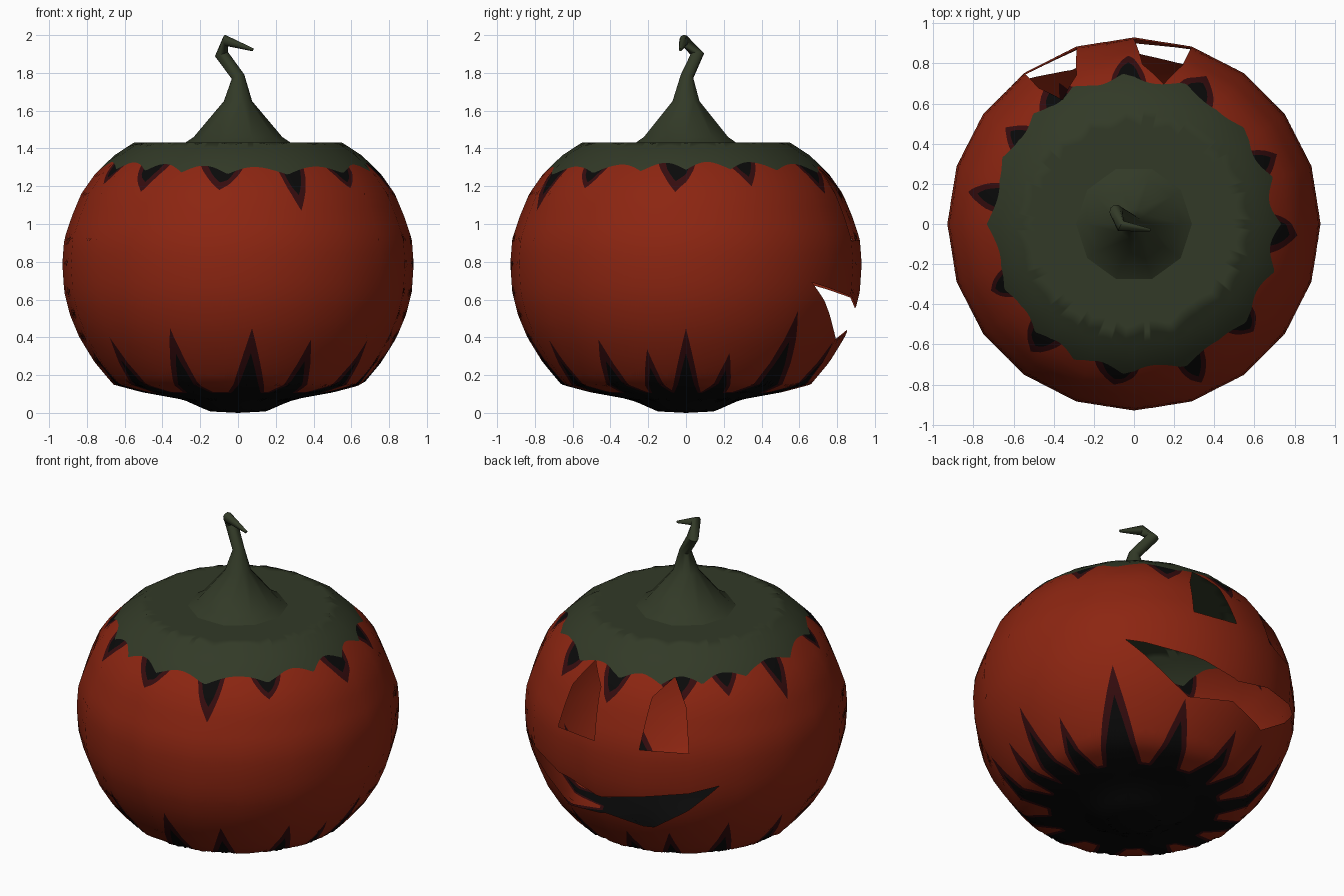
import bpy, bmesh, math
from mathutils import Vector

if "Cube" in bpy.data.objects:
    bpy.data.objects.remove(bpy.data.objects["Cube"])


def material(name, rgb):
    m = bpy.data.materials.new(name)
    m.diffuse_color = (*rgb, 1)
    m.use_nodes = True
    m.node_tree.nodes["Principled BSDF"].inputs["Base Color"].default_value = m.diffuse_color
    return m


RED = material("pumpkin red", (0.262, 0.0185, 0.0056))
GREEN = material("leaf green", (0.032, 0.042, 0.0203))
MAROON = material("dark maroon", (0.036, 0.0037, 0.0044))
BLACK = material("soot black", (0.003, 0.003, 0.003))

# ---------- shell profile (radius, height), bottom to top ----------
PROFILE = [(0, 0), (.15, .008), (.29, .07), (.51, .11), (.66, .15), (.76, .27), (.84, .40),
           (.89, .52), (.92, .64), (.93, .79), (.92, .92), (.88, 1.04), (.83, 1.16),
           (.76, 1.26), (.66, 1.36), (.55, 1.432), (.28, 1.425), (0, 1.42)]
ARC = [0]
for p, q in zip(PROFILE, PROFILE[1:]):
    ARC.append(ARC[-1] + math.dist(p, q))


def at_arc(s):
    s = min(max(s, 0), ARC[-1])
    for i in range(len(ARC) - 1):
        if s <= ARC[i + 1]:
            t = (s - ARC[i]) / (ARC[i + 1] - ARC[i])
            return tuple(a + (b - a) * t for a, b in zip(PROFILE[i], PROFILE[i + 1]))
    return PROFILE[-1]


def arc_of(z):
    for i in range(15):
        if z <= PROFILE[i + 1][1]:
            z0, z1 = PROFILE[i][1], PROFILE[i + 1][1]
            return ARC[i] + (ARC[i + 1] - ARC[i]) * (z - z0) / (z1 - z0)
    return ARC[15]


def place(deg, s):
    """Point on the 20-sided shell."""
    r, z = at_arc(s)
    r *= math.cos(math.radians(9)) / math.cos(math.radians(deg % 18 - 9))
    a = math.radians(deg)
    return Vector((r * math.cos(a), r * math.sin(a), z))


# ---------- painted flames: (azimuth, tip height, half width) ----------
TOP_FLAMES = [(92, 1.13, 7), (122, 1.16, 8), (143, 1.20, 6), (169, 1.11, 6), (205, 1.21, 6),
              (231, 1.17, 8), (263, 1.18, 9), (293, 1.07, 6), (318, 1.19, 7), (356, 1.17, 8),
              (26, 1.20, 6), (64, 1.16, 8)]
LOW_FLAMES = [(216, .38, 10), (245, .43, 10), (275, .43, 11), (298, .37, 10), (326, .37, 10),
              (345, .32, 8), (0, .43, 9), (17, .30, 8), (42, .52, 13), (71, .36, 11),
              (99, .30, 10), (118, .33, 9), (142, .40, 10), (168, .36, 10), (192, .33, 10)]


def flame(deg, centre, width, power):
    d = abs((deg - centre + 180) % 360 - 180) / width
    return max(0, 1 - d) ** power


def boundaries(deg):
    """Arc positions where the colour changes along one meridian."""
    a = math.radians(deg)
    cap_z = 1.275 + .04 * abs(math.sin(8 * a + .6 * math.sin(3 * a))) + .014 * math.sin(2 * a + 1)
    cap = arc_of(cap_z)
    base = ARC[2] + .20
    black_low = max(base + (arc_of(t) - base) * .75 * flame(deg, c, w * .85, 1.2)
                    for c, t, w in LOW_FLAMES)
    maroon_low = max(base + .02 + (arc_of(t) - base) * flame(deg, c, w, 1.15)
                     for c, t, w in LOW_FLAMES)
    maroon_top = min(cap - (cap - arc_of(t)) * flame(deg, c, w, .8) for c, t, w in TOP_FLAMES)
    black_top = min(cap - (cap - arc_of(t)) * .62 * flame(deg, c, w * .6, .6)
                    for c, t, w in TOP_FLAMES)
    return [0, black_low, max(black_low, maroon_low), maroon_top, max(black_top, maroon_top), cap, ARC[-1]]


# ---------- shell: meridian columns snapped to the colour boundaries ----------
ROWS = [14, 4, 36, 4, 4, 14]
COLOURS = [3, 2, 0, 2, 3, 1]
bm = bmesh.new()
columns = []
for deg in range(360):
    b = boundaries(deg)
    col = [bm.verts.new(place(deg, b[k] + (b[k + 1] - b[k]) * j / n))
           for k, n in enumerate(ROWS) for j in range(n)]
    columns.append(col + [bm.verts.new(place(deg, b[-1]))])
row_colour = [c for c, n in zip(COLOURS, ROWS) for _ in range(n)]
for i in range(360):
    left, right = columns[i], columns[(i + 1) % 360]
    for j, c in enumerate(row_colour):
        f = bm.faces.new((left[j], right[j], right[j + 1], left[j + 1]))
        f.material_index = c
        f.smooth = True
bmesh.ops.remove_doubles(bm, verts=bm.verts, dist=1e-4)

# ---------- carved holes (azimuth, height), cut by planes through the middle ----------
MIDDLE = Vector((0, 0, .8))
EYE = [(9, .915), (27, .91), (26, 1.16), (21, 1.30), (12, 1.20)]
MOUTH_HALF = [(0, .555), (15, .61), (45, .69), (20, .39), (0, .44)]
HOLES = [[(99 + s * a, z) for a, z in EYE] for s in (1, -1)]
HOLES.append([(92 + a, z) for a, z in MOUTH_HALF] + [(92 - a, z) for a, z in MOUTH_HALF[3:0:-1]])


def flat(p):
    return p.x / p.y, (p.z - MIDDLE.z) / p.y


def inside(pt, poly):
    hit = False
    for (x0, y0), (x1, y1) in zip(poly, poly[1:] + poly[:1]):
        if (y0 > pt[1]) != (y1 > pt[1]) and pt[0] < x0 + (pt[1] - y0) * (x1 - x0) / (y1 - y0):
            hit = not hit
    return hit


for hole in HOLES:
    corners = [place(a, arc_of(z)) for a, z in hole]
    poly = [flat(p) for p in corners]
    xs, ys = zip(*poly)

    def near():
        out = []
        for f in bm.faces:
            c = f.calc_center_median()
            if c.y > .2:
                u, v = flat(c)
                if min(xs) - .05 < u < max(xs) + .05 and min(ys) - .05 < v < max(ys) + .05:
                    out.append(f)
        return out

    for p, q in zip(corners, corners[1:] + corners[:1]):
        faces = near()
        edges = list({e for f in faces for e in f.edges})
        verts = list({v for f in faces for v in f.verts})
        bmesh.ops.bisect_plane(bm, geom=verts + edges + faces, dist=1e-5, plane_co=MIDDLE,
                               plane_no=(p - MIDDLE).cross(q - MIDDLE).normalized())
    gone = [f for f in near() if inside(flat(f.calc_center_median()), poly)]
    bmesh.ops.delete(bm, geom=gone, context='FACES')

mesh = bpy.data.meshes.new("pumpkin_shell")
bm.to_mesh(mesh)
bm.free()
for m in (RED, GREEN, MAROON, BLACK):
    mesh.materials.append(m)


# soft round shading over the 20 flat sides
def soft_normal(co):
    if co.z > 1.419 and math.hypot(co.x, co.y) < .54:
        return Vector((0, 0, 1))
    s = arc_of(co.z)
    (r0, z0), (r1, z1) = at_arc(s - .07), at_arc(min(s + .07, ARC[15]))
    out = Vector((co.x, co.y, 0)).normalized()
    return (out * (z1 - z0) - Vector((0, 0, r1 - r0))).normalized()


mesh.normals_split_custom_set_from_vertices([soft_normal(v.co) for v in mesh.vertices])
bpy.context.collection.objects.link(bpy.data.objects.new("pumpkin_shell", mesh))

# ---------- crooked stem: rings along a path (x, y, z, radius) ----------
PATH = [(0, 0, 1.424, .29), (0, 0, 1.46, .235), (0, 0, 1.65, .075), (0, .005, 1.78, .035),
        (-.088, .06, 1.90, .036), (-.065, -.01, 1.972, .03), (.08, -.03, 1.922, .008)]
SIDES = 10
bm = bmesh.new()
rings = []
for i, (x, y, z, r) in enumerate(PATH):
    a, b = Vector(PATH[max(i - 1, 0)][:3]), Vector(PATH[min(i + 1, len(PATH) - 1)][:3])
    t = Vector((0, 0, 1)) if i < 3 else (b - a).normalized()
    u = Vector((0, 1, 0)).cross(t).normalized()
    v = t.cross(u)
    rings.append([bm.verts.new(Vector((x, y, z)) + r * (u * math.cos(k * math.tau / SIDES)
                 + v * math.sin(k * math.tau / SIDES))) for k in range(SIDES)])
for lo, hi in zip(rings, rings[1:]):
    for k in range(SIDES):
        n = (k + 1) % SIDES
        bm.faces.new((lo[k], lo[n], hi[n], hi[k]))
bm.faces.new(rings[-1])
mesh = bpy.data.meshes.new("stem")
bm.to_mesh(mesh)
bm.free()
mesh.materials.append(GREEN)
stem = bpy.data.objects.new("stem", mesh)
bpy.context.collection.objects.link(stem)
bpy.context.view_layer.objects.active = stem
stem.select_set(True)
bpy.ops.object.shade_smooth_by_angle(angle=math.radians(50))
